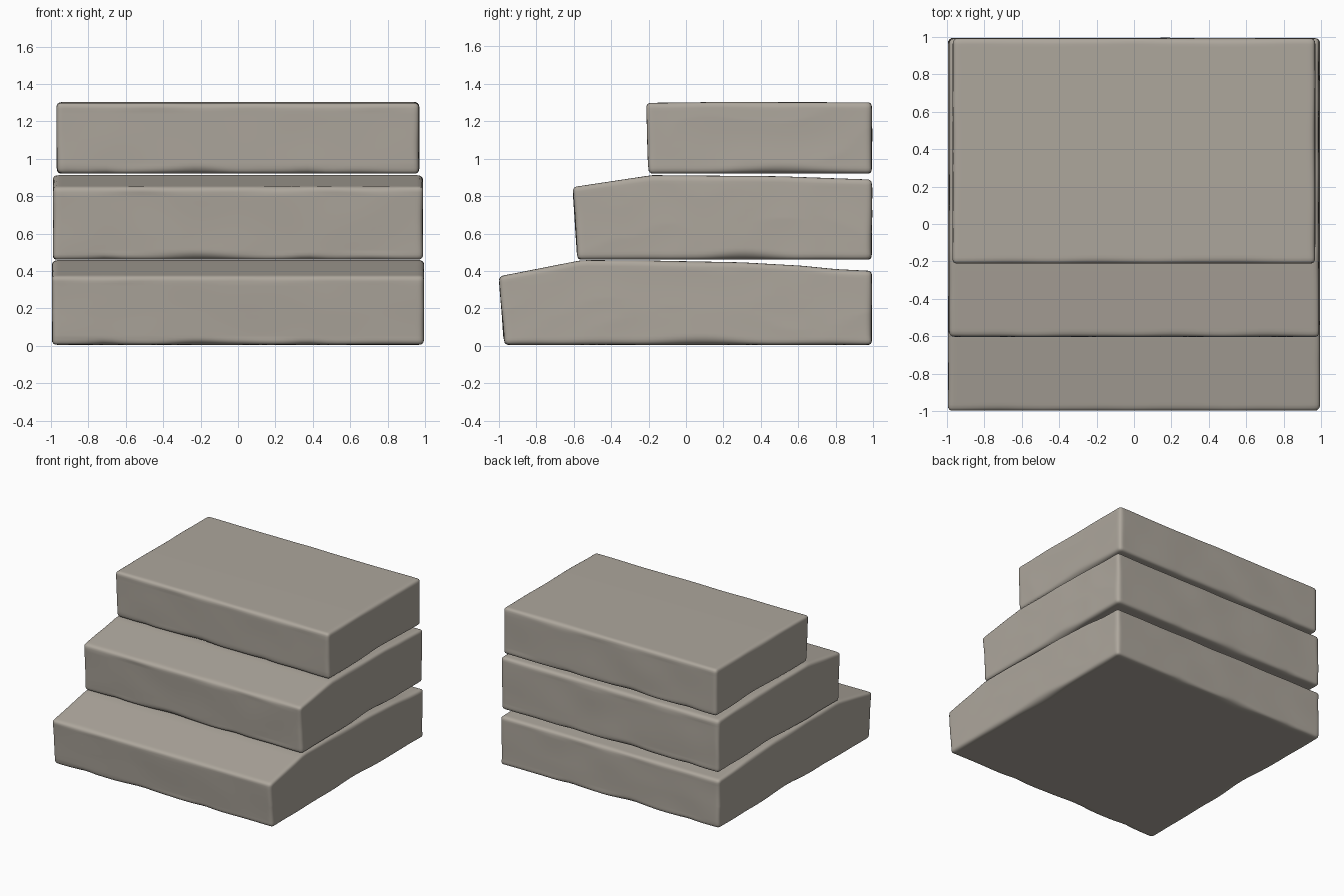
import bpy, bmesh, math
from mathutils import Vector, noise

cube = bpy.data.objects.get("Cube")
if cube:
    bpy.data.objects.remove(cube)

# Warm grey stone
stone = bpy.data.materials.new("warm_grey_stone")
stone.use_nodes = True
color = (0.42, 0.385, 0.335, 1)
stone.diffuse_color = color
bsdf = stone.node_tree.nodes["Principled BSDF"]
bsdf.inputs["Base Color"].default_value = color
bsdf.inputs["Roughness"].default_value = 0.9

CUTS = 47
MARGIN = 0.08   # band near each edge that gets the finer grid
RIM = 5         # grid cells in that band


def spread(t, half):
    """Map a cube coordinate (-1..1) so cells crowd towards the edges."""
    k = RIM * 2 / (CUTS + 1)
    a = abs(t)
    band = min(MARGIN, half * 0.4)
    if a > 1 - k:
        out = half - band * (1 - a) / k
    else:
        out = (half - band) * a / (1 - k)
    return math.copysign(out, t)


def bump(v, centre, width):
    return math.exp(-((v - centre) / width) ** 2)


def profile_height(y, profile):
    for (y0, z0), (y1, z1) in zip(profile, profile[1:]):
        if y <= y1:
            return z0 + (z1 - z0) * max(0, (y - y0) / (y1 - y0))
    return profile[-1][1]


def wear(p, seed):
    """Edge rounding radius, larger where the lower edges are chipped."""
    r = 0.026 + 0.010 * noise.noise(p * 4 + Vector((seed, 0, 0)))
    if p.z < 0:
        r += 0.026 * bump(p.x, -0.2, 0.14) + 0.014 * bump(p.x, -0.71, 0.06)
        r += 0.014 * bump(p.x, 0.37, 0.07)
        if abs(p.x) > 0.8:
            r += 0.03 * bump(p.y, 0.1, 0.2)
    return max(r, 0.012)


def slab(name, half_x, front, back, bottom, profile, lean, seed):
    """Worn slab whose top follows a (y, z) profile and whose front leans out."""
    bm = bmesh.new()
    bmesh.ops.create_cube(bm, size=2)
    bmesh.ops.subdivide_edges(bm, edges=bm.edges[:], cuts=CUTS, use_grid_fill=True)
    mid_y, half_y = (front + back) / 2, (back - front) / 2
    half_z = (profile[1][1] - bottom) / 2
    half = (half_x, half_y, half_z)
    for v in bm.verts:
        p = Vector([spread(c, h) for c, h in zip(v.co, half)])
        # Round the edges by the local wear radius
        r = wear(p, seed)
        core = Vector([max(r - h, min(h - r, c)) for c, h in zip(p, half)])
        away = p - core
        if away.length > 0:
            p = core + away.normalized() * r
        # Follow the top profile, measured down from its highest point
        y = p.y + mid_y
        t = (p.z + half_z) / (2 * half_z)
        z = bottom + p.z + half_z
        z += (profile_height(y, profile) - profile[1][1]) * t
        y -= lean * t * max(0, (mid_y - y) / half_y)
        # Gentle hewn unevenness on the sides
        n = noise.noise(Vector((p.x * 3, y * 3, z * 4 + seed))) * 0.005
        x = p.x * (1 - abs(n))
        if 0.1 < t < 0.9:
            y += n * 0.8
        v.co = (x, y, z)
    bmesh.ops.recalc_face_normals(bm, faces=bm.faces[:])
    mesh = bpy.data.meshes.new(name)
    bm.to_mesh(mesh)
    bm.free()
    mesh.materials.append(stone)
    obj = bpy.data.objects.new(name, mesh)
    bpy.context.collection.objects.link(obj)
    bpy.ops.object.select_all(action="DESELECT")
    obj.select_set(True)
    bpy.context.view_layer.objects.active = obj
    bpy.ops.object.shade_smooth_by_angle(angle=math.radians(35))


# Lower step: sloped nose, sagging back
slab("lower_step", 0.995, -0.97, 0.993, 0.005,
     [(-1.0, 0.365), (-0.54, 0.458), (-0.2, 0.456), (0.3, 0.446),
      (0.62, 0.428), (0.8, 0.41), (1.0, 0.4)], 0.03, 1.3)

# Middle step: shorter slope at the nose
slab("middle_step", 0.99, -0.58, 0.993, 0.46,
     [(-0.6, 0.845), (-0.17, 0.912), (0.5, 0.906), (1.0, 0.888)], 0.025, 5.7)

# Upper step: nearly flat block
slab("upper_step", 0.97, -0.2, 0.993, 0.92,
     [(-0.22, 1.298), (0.2, 1.303), (1.0, 1.301)], 0.012, 9.1)
